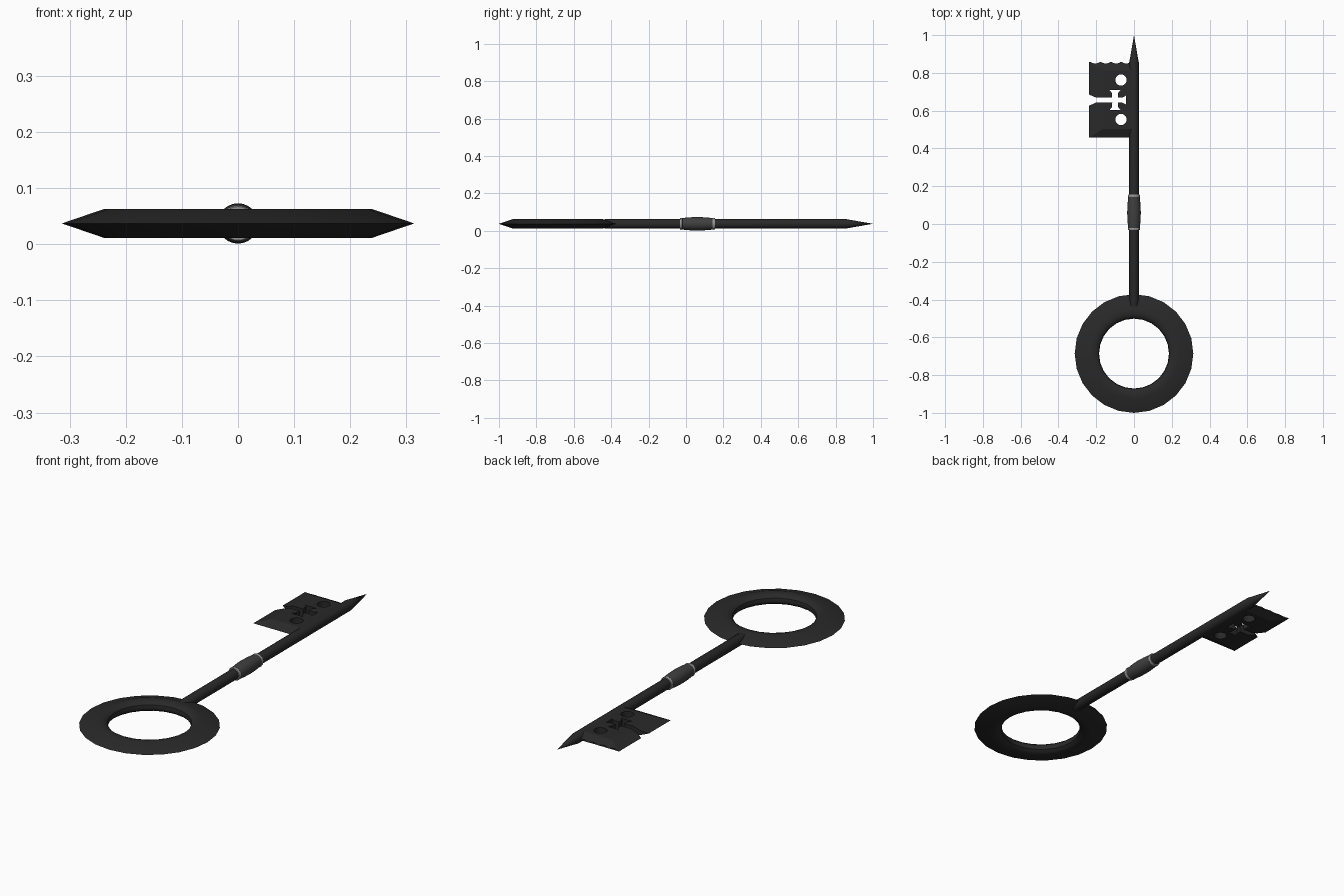
import bpy, bmesh, math
from mathutils import Matrix

if "Cube" in bpy.data.objects:
    bpy.data.objects.remove(bpy.data.objects["Cube"])

ZC = 0.037  # height of the key's mid plane


def material(name, v):
    m = bpy.data.materials.new(name)
    m.diffuse_color = (v, v, v, 1)
    m.use_nodes = True
    m.node_tree.nodes["Principled BSDF"].inputs["Base Color"].default_value = m.diffuse_color
    return m


iron = material("iron", 0.022)
dark_grey = material("dark_grey", 0.05)
silver = material("silver", 0.3)


def finish(name, bm, mat, angle=None):
    bmesh.ops.remove_doubles(bm, verts=bm.verts, dist=1e-5)
    bmesh.ops.recalc_face_normals(bm, faces=bm.faces)
    me = bpy.data.meshes.new(name)
    bm.to_mesh(me)
    bm.free()
    ob = bpy.data.objects.new(name, me)
    bpy.context.collection.objects.link(ob)
    if mat:
        me.materials.append(mat)
    if angle:
        bpy.ops.object.select_all(action='DESELECT')
        ob.select_set(True)
        bpy.context.view_layer.objects.active = ob
        bpy.ops.object.shade_smooth_by_angle(angle=math.radians(angle))
    return ob


def lathe(name, profile, steps, mat, matrix, closed=False, angle=40):
    """Revolve (radius, height) points about z, then place with matrix."""
    bm = bmesh.new()
    vs = [bm.verts.new((r, 0, h)) for r, h in profile]
    edges = [bm.edges.new(p) for p in zip(vs, vs[1:])]
    if closed:
        edges.append(bm.edges.new((vs[-1], vs[0])))
    bmesh.ops.spin(bm, geom=vs + edges, cent=(0, 0, 0), axis=(0, 0, 1),
                   angle=2 * math.pi, steps=steps, use_merge=True)
    bmesh.ops.transform(bm, matrix=matrix, verts=bm.verts)
    return finish(name, bm, mat, angle)


def prism(bm, pts, z0, z1):
    bottom = bm.faces.new([bm.verts.new((x, y, z0)) for x, y in pts])
    new = bmesh.ops.extrude_face_region(bm, geom=[bottom])["geom"]
    for v in new:
        if isinstance(v, bmesh.types.BMVert):
            v.co.z = z1


def circle(cx, cy, r, n):
    return [(cx + r * math.cos(2 * math.pi * i / n),
             cy + r * math.sin(2 * math.pi * i / n)) for i in range(n)]


# Ring handle: rounded inside, sharp outer rim
half = [(0.188, 0.012), (0.198, 0.021), (0.212, 0.026), (0.238, 0.026)]
ring = [(0.185, 0)] + half + [(0.314, 0)] + [(r, -h) for r, h in reversed(half)]
lathe("ring_handle", ring, 24, iron, Matrix.Translation((0, -0.686, ZC)), True, 30)

# Shaft with pointed tip, and collar with two bands
along_y = Matrix.Translation((0, 0, ZC)) @ Matrix.Rotation(-math.pi / 2, 4, 'X')
lathe("shaft", [(0, -0.46), (0.018, -0.455), (0.0255, -0.43), (0.0255, 0.855),
                (0.019, 0.89), (0, 1.0)], 16, iron, along_y, angle=30)
lathe("collar", [(0.02, -0.022), (0.031, -0.02), (0.035, 0.025), (0.036, 0.06),
                 (0.035, 0.095), (0.031, 0.142), (0.02, 0.144)], 24, dark_grey, along_y)
for name, y in (("collar_band_rear", -0.026), ("collar_band_front", 0.148)):
    lathe(name, [(0.02, y - 0.007), (0.030, y - 0.007), (0.0325, y),
                 (0.030, y + 0.007), (0.02, y + 0.007)], 24, silver, along_y, angle=60)

# Key bit: plate bevelled to a sharp edge on the outer sides
bm = bmesh.new()
x0, x1, ya, yb, h = -0.237, 0.0, 0.457, 0.858, 0.022
layers = []
for dx, dy, z in ((0.07, 0.045, -h), (0, 0, 0), (0.07, 0.045, h)):
    layers.append([bm.verts.new((x, y, ZC + z)) for x, y in (
        (x0 + dx, ya + dy), (x1, ya + dy), (x1, yb - dy), (x0 + dx, yb - dy))])
bm.faces.new(layers[0])
bm.faces.new(layers[2])
for a, b in zip(layers, layers[1:]):
    for i in range(4):
        j = (i + 1) % 4
        bm.faces.new((a[i], a[j], b[j], b[i]))
bit = finish("key_bit", bm, iron)

# Cutter: two round holes, slot ending in a flared cross, scalloped end
cy = 0.656
upper = [(-0.27, 0.037), (-0.237, 0.029), (-0.2, 0.013), (-0.115, 0.013),
         (-0.118, 0.04), (-0.13, 0.053), (-0.07, 0.053), (-0.083, 0.04),
         (-0.086, 0.013), (-0.06, 0.014), (-0.042, 0.024)]
cross = [(x, cy + y) for x, y in upper] + [(x, cy - y) for x, y in reversed(upper)]
bm = bmesh.new()
shapes = [cross, circle(-0.069, 0.762, 0.03, 20), circle(-0.069, 0.553, 0.03, 20)]
shapes += [circle(x, 0.891, 0.039, 24) for x in (-0.19, -0.10)]
shapes = shapes[:3] + [
    [(cx - 0.025, 0.87)] + [(cx + 0.025 * t, 0.8495 + 0.0085 * t * t)
                            for t in (-1, -0.6, -0.2, 0.2, 0.6, 1)] + [(cx + 0.025, 0.87)]
    for cx in (-0.205, -0.15, -0.095, -0.04)]
for s in shapes:
    prism(bm, s, ZC - 0.1, ZC + 0.1)
cutter = finish("bit_cutter", bm, None)
cutter.hide_render = True
cutter.hide_set(True)
mod = bit.modifiers.new("cutouts", 'BOOLEAN')
mod.operation = 'DIFFERENCE'
mod.solver = 'EXACT'
mod.object = cutter
